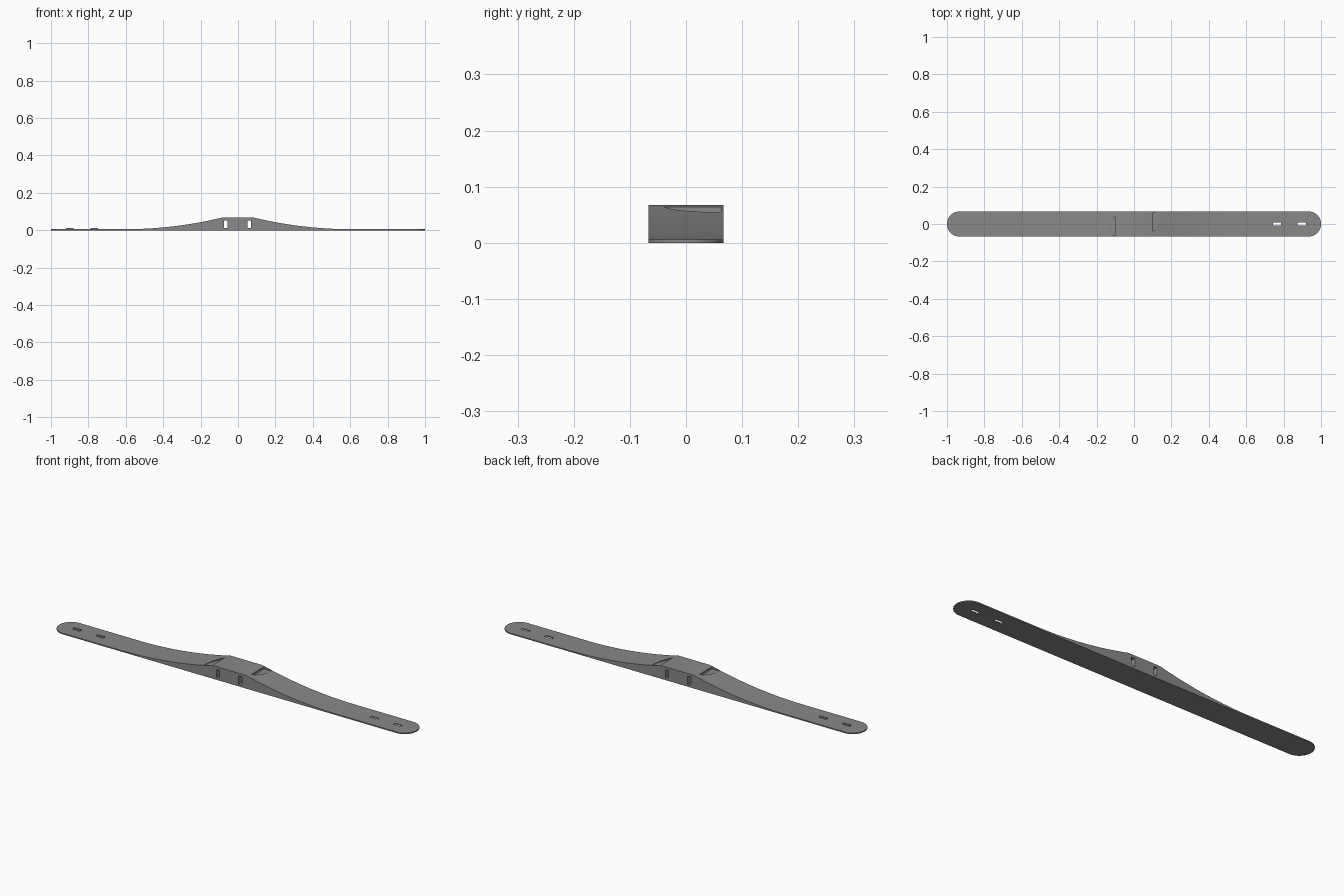
import bpy, bmesh, math

if "Cube" in bpy.data.objects:
    bpy.data.objects.remove(bpy.data.objects["Cube"])

R, T, TOP = 0.067, 0.006, 0.067      # half width, strap thickness, hump height
FLAT, FOOT = 0.088, 0.60             # hump flat half length, hump foot

grey = bpy.data.materials.new("mid_grey")
grey.diffuse_color = (0.25, 0.25, 0.25, 1)
grey.use_nodes = True
grey.node_tree.nodes["Principled BSDF"].inputs["Base Color"].default_value = grey.diffuse_color


def height(x):
    x = abs(x)
    if x <= FLAT:
        return TOP
    if x >= FOOT:
        return T
    return T + (TOP - T) * ((FOOT - x) / (FOOT - FLAT)) ** 2


def finish(bm, name):
    bmesh.ops.remove_doubles(bm, verts=bm.verts, dist=1e-5)
    bmesh.ops.recalc_face_normals(bm, faces=bm.faces)
    me = bpy.data.meshes.new(name)
    bm.to_mesh(me)
    bm.free()
    ob = bpy.data.objects.new(name, me)
    bpy.context.collection.objects.link(ob)
    me.materials.append(grey)
    return ob


def prism(name, pts, z0, z1):
    """Vertical prism over a plan outline."""
    bm = bmesh.new()
    f = bm.faces.new([bm.verts.new((x, y, z0)) for x, y in pts])
    ext = bmesh.ops.extrude_face_region(bm, geom=[f])
    for v in ext["geom"]:
        if isinstance(v, bmesh.types.BMVert):
            v.co.z = z1
    return finish(bm, name)


def box(name, x, y, hx, hy, z0, z1):
    return prism(name, [(x - hx, y - hy), (x + hx, y - hy),
                        (x + hx, y + hy), (x - hx, y + hy)], z0, z1)


# Strap: rounded ends, flat straps and a curved central hump
half = [(FLAT + (FOOT - FLAT) * i / 24, R) for i in range(25)]
half += [(1 - R + R * math.sin(a), R * math.cos(a))
         for a in [math.pi / 2 * i / 14 for i in range(15)]]
stations = [(-x, w) for x, w in reversed(half)] + half
bm = bmesh.new()
rings = [[bm.verts.new(p) for p in ((x, -w, 0), (x, w, 0),
                                    (x, w, height(x)), (x, -w, height(x)))]
         for x, w in stations]
for a, b in zip(rings, rings[1:]):
    for i in range(4):
        j = (i + 1) % 4
        bm.faces.new((a[i], a[j], b[j], b[i]))
bmesh.ops.dissolve_degenerate(bm, dist=1e-5, edges=bm.edges)
strap = finish(bm, "strap")

# Cutters: cross slots in the hump, fastening holes at the right end
cutters = [box("cross_slot_cutter", x, 0, 0.009, 0.1, 0.012, 0.053) for x in (-0.065, 0.06)]
cutters += [box("hole_cutter", x, 0, 0.022, 0.007, -0.02, 0.03) for x in (0.765, 0.897)]

# Curved pockets on both shoulders, half a turn apart
for s in (1, -1):
    pts = [(0.102, -0.04), (0.118, -0.025), (0.13, -0.005), (0.138, 0.018),
           (0.143, 0.042), (0.145, 0.062), (0.102, 0.062)]
    cutters.append(prism("pocket_cutter", [(s * x, s * y) for x, y in pts], 0.0525, 0.1))

for c in cutters:
    c.hide_render = True
    c.hide_set(True)
    m = strap.modifiers.new("cut", 'BOOLEAN')
    m.operation, m.solver, m.object = 'DIFFERENCE', 'EXACT', c

# Apply the cuts and drop the cutters
dg = bpy.context.evaluated_depsgraph_get()
strap.data = bpy.data.meshes.new_from_object(strap.evaluated_get(dg))
strap.modifiers.clear()
for c in cutters:
    bpy.data.objects.remove(c)

# Fastening pegs at the left end
for x in (-0.9, -0.768):
    box("fastening_peg", x, 0, 0.02, 0.006, T - 0.002, 0.012)

bpy.context.view_layer.objects.active = strap
strap.select_set(True)
bpy.ops.object.shade_smooth_by_angle(angle=math.radians(25))
